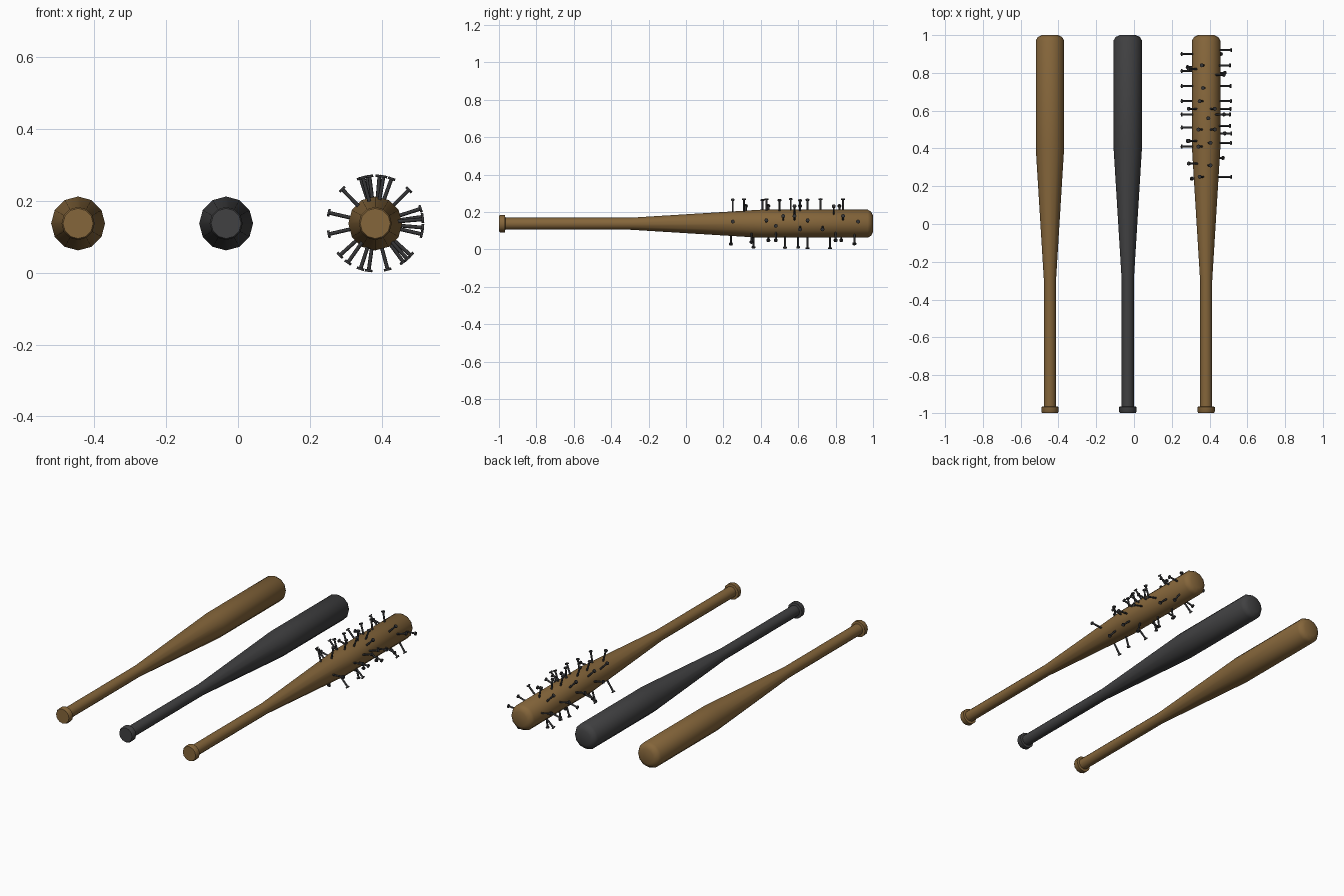
import bpy, bmesh, math
from mathutils import Matrix, Vector

if "Cube" in bpy.data.objects:
    bpy.data.objects.remove(bpy.data.objects["Cube"])

Z = 0.137  # height of every bat axis


def material(name, rgb):
    m = bpy.data.materials.new(name)
    m.diffuse_color = (*rgb, 1)
    m.use_nodes = True
    m.node_tree.nodes["Principled BSDF"].inputs["Base Color"].default_value = m.diffuse_color
    return m


wood = material("brown wood", (0.235, 0.132, 0.043))
dark = material("dark grey metal", (0.052, 0.052, 0.054))
iron = material("nail iron", (0.036, 0.036, 0.038))


def finish(bm, name, mat, angle):
    bmesh.ops.recalc_face_normals(bm, faces=bm.faces)
    me = bpy.data.meshes.new(name)
    bm.to_mesh(me)
    bm.free()
    ob = bpy.data.objects.new(name, me)
    bpy.context.collection.objects.link(ob)
    me.materials.append(mat)
    bpy.ops.object.select_all(action='DESELECT')
    ob.select_set(True)
    bpy.context.view_layer.objects.active = ob
    bpy.ops.object.shade_smooth_by_angle(angle=math.radians(angle))
    return ob


# bat profile: (position along y, radius), knob to barrel tip
PROFILE = [(-1.0, 0.042), (-0.993, 0.046), (-0.968, 0.046), (-0.966, 0.032),
           (-0.30, 0.032), (0.40, 0.075), (0.972, 0.075), (0.99, 0.064), (1.0, 0.043)]


def bat(name, x, mat, sides=12):
    bm = bmesh.new()
    rings = []
    for y, r in PROFILE:
        rings.append([bm.verts.new((x + r * math.cos(a), y, Z + r * math.sin(a)))
                      for a in (math.tau * i / sides for i in range(sides))])
    for lo, hi in zip(rings, rings[1:]):
        for i in range(sides):
            j = (i + 1) % sides
            bm.faces.new((lo[i], lo[j], hi[j], hi[i]))
    bm.faces.new(rings[0])
    bm.faces.new(rings[-1])
    return finish(bm, name, mat, 40)


bat("wooden_bat", -0.445, wood)
bat("metal_bat", -0.033, dark)
bat("nailed_bat", 0.382, wood)

# nails: (position along y, angle around the barrel in degrees)
NAILS = [
    (.25, 105), (.31, 80), (.41, 108), (.43, 80), (.50, 108), (.50, 70), (.56, 85),
    (.61, 70), (.65, 105), (.72, 97), (.84, 100), (.82, 134), (.58, 45), (.79, 45),
    (.25, 5), (.43, 8), (.48, -5), (.52, 18), (.58, 18), (.61, -13), (.65, 8),
    (.73, -13), (.84, 18), (.92, 5),
    (.35, 312), (.48, 318), (.80, 318), (.90, 306), (.53, 285), (.65, 262),
    (.24, 235), (.36, 252), (.60, 252), (.77, 262), (.83, 222), (.44, 222),
    (.90, 167), (.81, 193), (.73, 167), (.65, 193), (.61, 134), (.58, 167),
    (.51, 193), (.44, 134), (.41, 167), (.32, 134)]

bm = bmesh.new()
for y, deg in NAILS:
    a = math.radians(deg)
    d = Vector((math.cos(a), 0, math.sin(a)))
    rot = d.to_track_quat('Z', 'Y').to_matrix().to_4x4()
    # shaft, then head: (start, end, radius)
    for r0, r1, rad in ((0.045, 0.131, 0.0052), (0.129, 0.136, 0.0105)):
        loc = Vector((0.382, y, Z)) + d * (r0 + r1) / 2
        bmesh.ops.create_cone(bm, cap_ends=True, segments=8, radius1=rad, radius2=rad,
                              depth=r1 - r0, matrix=Matrix.Translation(loc) @ rot)
finish(bm, "nails", iron, 50)
